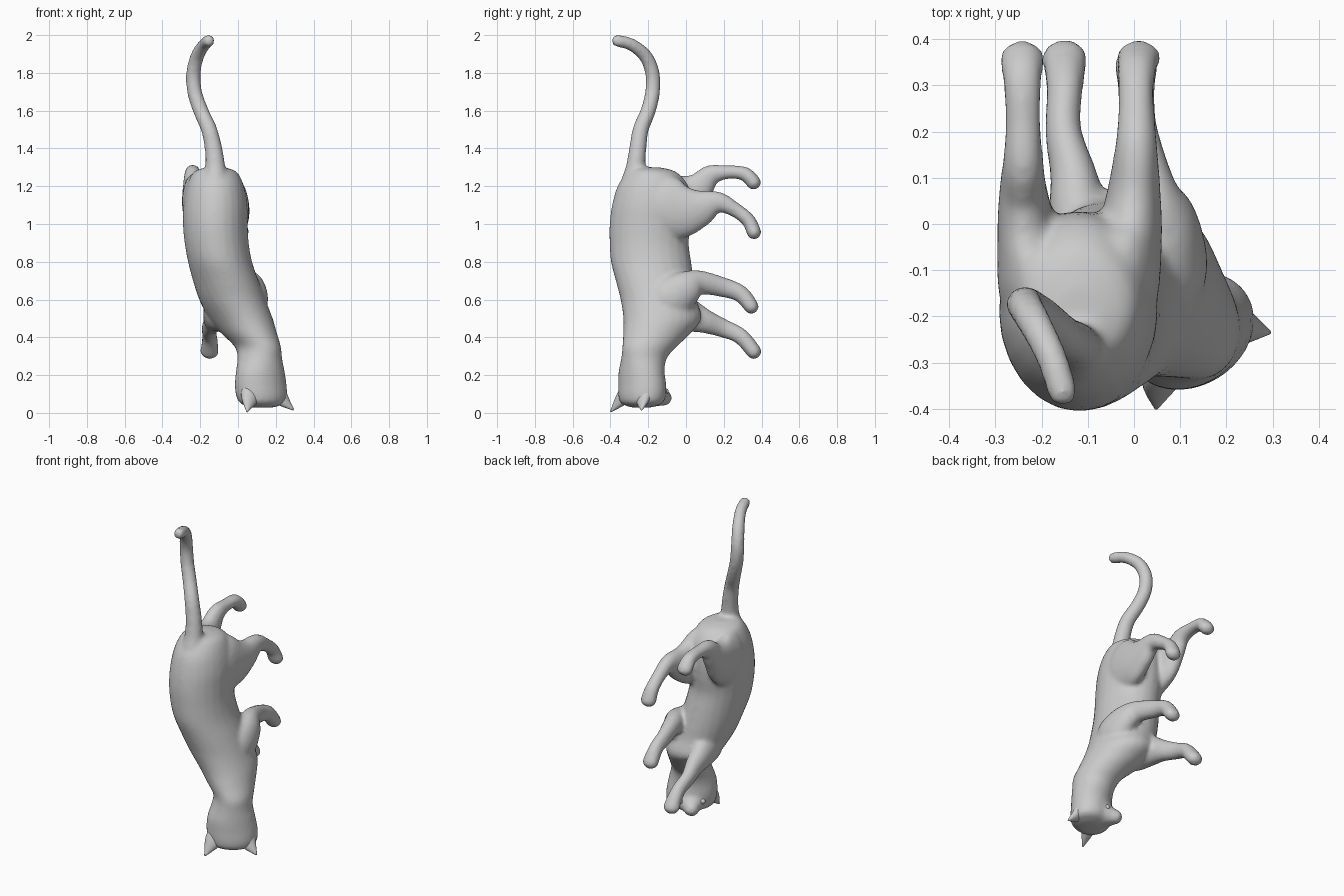
import bpy, bmesh, math
from mathutils import Vector, Matrix

EAR_AXIS = Vector((0.82, 0.57, 0))    # left-right axis of the turned head
FACE_DIR = Vector((-0.57, 0.82, 0))


def spline(pts, steps=5):
    """Catmull-Rom through tuples of any length."""
    out = []
    for i in range(len(pts) - 1):
        p = [pts[max(0, min(len(pts) - 1, i + k))] for k in (-1, 0, 1, 2)]
        for s in range(steps):
            t = s / steps
            out.append([0.5 * (2 * b + (c - a) * t + (2 * a - 5 * b + 4 * c - d) * t * t
                               + (3 * b - a - 3 * c + d) * t ** 3) for a, b, c, d in zip(*p)])
    return out + [list(pts[-1])]


def tube(bm, pts, flat=False, side=Vector((1, 0, 0)), n=24, round_ends=True):
    """Loft ellipses (x, y, z, half width, half depth[, twist]) into a closed form."""
    path = spline(pts)
    rings = []
    for i, p in enumerate(path):
        c = Vector(p[:3])
        if flat:
            u = Matrix.Rotation(math.radians(p[5]), 3, 'Z') @ Vector((1, 0, 0))
            v = Vector((-u.y, u.x, 0))
        else:
            t = (Vector(path[min(i + 1, len(path) - 1)][:3]) - Vector(path[max(i - 1, 0)][:3])).normalized()
            u = (side - t * side.dot(t)).normalized()
            v = t.cross(u)
        rings.append([bm.verts.new(c + u * p[3] * math.cos(k * math.tau / n)
                                   + v * p[4] * math.sin(k * math.tau / n)) for k in range(n)])
    faces = [bm.faces.new((a[k], a[(k + 1) % n], b[(k + 1) % n], b[k]))
             for a, b in zip(rings, rings[1:]) for k in range(n)]
    faces += [bm.faces.new(rings[0][::-1]), bm.faces.new(rings[-1])]
    bmesh.ops.recalc_face_normals(bm, faces=faces)
    if round_ends:
        p = path[-1]
        mat = Matrix.Translation(p[:3]) @ Matrix.Diagonal((p[3], p[4], p[4], 1))
        bmesh.ops.create_uvsphere(bm, u_segments=20, v_segments=12, radius=1, matrix=mat)


def make_object(name, bm):
    me = bpy.data.meshes.new(name)
    bm.to_mesh(me)
    bm.free()
    me.shade_smooth()
    ob = bpy.data.objects.new(name, me)
    bpy.context.collection.objects.link(ob)
    return ob


skin = bmesh.new()

# torso, neck and head, rump at the top and crown at the bottom
tube(skin, [(-.12, -.21, 1.30, .05, .07, 0), (-.12, -.18, 1.275, .115, .13, 0),
            (-.12, -.175, 1.20, .152, .188, 0), (-.12, -.182, 1.10, .17, .21, 0),
            (-.12, -.19, 1.00, .172, .215, 0), (-.113, -.195, .90, .17, .21, 0),
            (-.095, -.185, .80, .17, .213, 0), (-.065, -.165, .70, .174, .208, 5),
            (-.03, -.145, .60, .175, .203, 10), (.015, -.125, .50, .166, .21, 15),
            (.06, -.155, .42, .142, .183, 20), (.105, -.193, .35, .116, .150, 25),
            (.115, -.222, .29, .117, .123, 30), (.118, -.235, .22, .136, .115, 35),
            (.12, -.232, .15, .146, .118, 35), (.125, -.232, .09, .144, .117, 35),
            (.13, -.235, .05, .125, .10, 35), (.13, -.235, .028, .06, .05, 35)],
     flat=True, round_ends=False)

# muzzle
tube(skin, [(.11, -.21, .12, .12, .10), (.075, -.16, .096, .086, .068), (.045, -.118, .080, .046, .044)],
     side=EAR_AXIS)

# hind legs: thigh, hock, drooping paw
tube(skin, [(-.06, -.22, 1.12, .09, .12), (-.035, -.12, 1.09, .092, .17), (-.01, -.02, 1.07, .072, .148),
            (0, .07, 1.083, .058, .105), (.005, .17, 1.115, .046, .058), (.005, .26, 1.075, .039, .040),
            (.005, .33, 1.02, .042, .038), (.01, .36, .956, .049, .039)])
tube(skin, [(-.18, -.22, 1.12, .09, .13), (-.205, -.12, 1.11, .092, .17), (-.232, -.01, 1.14, .065, .14),
            (-.24, .07, 1.195, .052, .083), (-.24, .13, 1.257, .045, .057), (-.24, .22, 1.274, .039, .036),
            (-.242, .31, 1.266, .043, .038), (-.242, .358, 1.220, .049, .040)])

# front legs: shoulder, forearm, drooping paw
tube(skin, [(.05, -.17, .56, .08, .08), (.07, -.09, .60, .09, .12), (.07, 0, .66, .07, .095),
            (.04, .07, .690, .055, .066), (.01, .2, .664, .042, .053), (.005, .29, .63, .040, .046),
            (.005, .346, .563, .050, .040)])
tube(skin, [(-.05, -.17, .58, .08, .08), (-.09, -.08, .55, .09, .12), (-.12, .02, .515, .066, .09),
            (-.13, .10, .485, .052, .065), (-.153, .2, .447, .040, .05), (-.15, .29, .405, .040, .044),
            (-.15, .359, .325, .051, .041)])

# tail
tube(skin, [(-.12, -.28, 1.12, .09, .08), (-.12, -.277, 1.22, .070, .068), (-.12, -.267, 1.30, .054, .052),
            (-.13, -.255, 1.40, .047, .046), (-.153, -.24, 1.50, .043, .043), (-.197, -.20, 1.60, .041, .041),
            (-.23, -.177, 1.70, .040, .040), (-.236, -.178, 1.80, .039, .039), (-.215, -.215, 1.89, .037, .037),
            (-.178, -.29, 1.95, .034, .034), (-.155, -.363, 1.97, .033, .033)])

# fuse the forms into one smooth skin
body = make_object("cat_body", skin)
rem = body.modifiers.new("fuse", 'REMESH')
rem.mode = 'VOXEL'
rem.voxel_size = 0.011
rem.use_smooth_shade = True
sm = body.modifiers.new("soften", 'SMOOTH')
sm.factor = 0.5
sm.iterations = 12

# pointed ears with broad bases
for name, base, mid, tip in (("left_ear", (.085, -.28, .145), (.062, -.335, .08), (.048, -.399, .006)),
                             ("right_ear", (.185, -.212, .145), (.225, -.225, .08), (.294, -.235, .016))):
    bm = bmesh.new()
    tube(bm, [(*base, .06, .045), (*mid, .05, .034), (*tip, .004, .004)], side=EAR_AXIS, round_ends=False)
    make_object(name, bm)

# eyes and nose
head = Vector((.115, -.225, .115))
for name, across, out, drop, size in (("left_eye", -.062, .101, 0, .015), ("right_eye", .062, .101, 0, .015),
                                      ("nose", 0, .157, -.038, .013)):
    bm = bmesh.new()
    pos = head + EAR_AXIS * across + FACE_DIR * out + Vector((0, 0, drop))
    bmesh.ops.create_uvsphere(bm, u_segments=16, v_segments=10, radius=size, matrix=Matrix.Translation(pos))
    make_object(name, bm)
